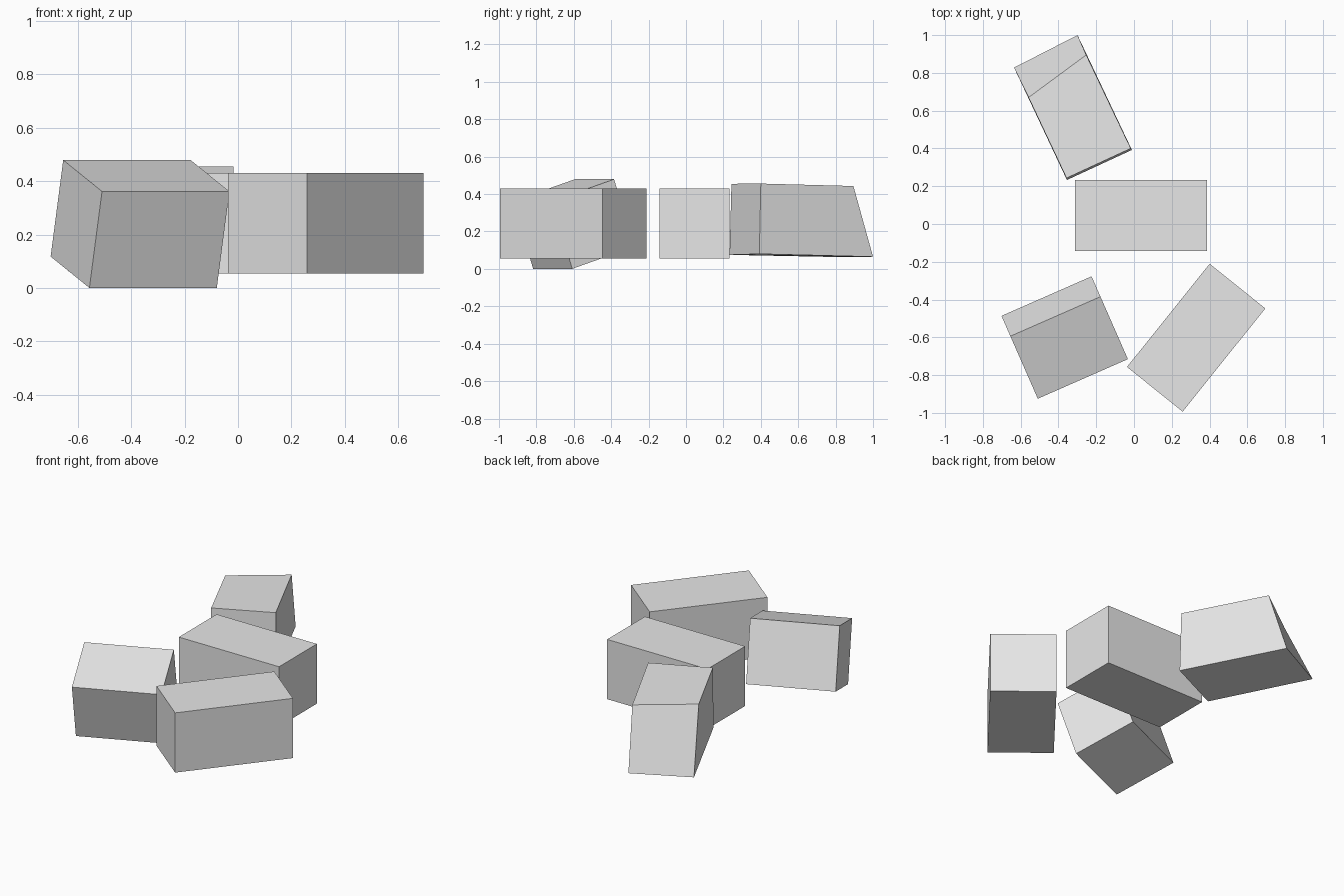
import bpy
import bmesh
from math import radians
from mathutils import Euler, Matrix, Vector

default = bpy.data.objects.get("Cube")
if default:
    bpy.data.objects.remove(default, do_unlink=True)

# Single plain grey for every block
grey = bpy.data.materials.new("light_grey")
grey.use_nodes = True
colour = (0.8, 0.8, 0.8, 1)
grey.diffuse_color = colour
grey.node_tree.nodes["Principled BSDF"].inputs["Base Color"].default_value = colour


def finish(bm, name):
    bmesh.ops.recalc_face_normals(bm, faces=bm.faces)
    mesh = bpy.data.meshes.new(name)
    bm.to_mesh(mesh)
    bm.free()
    mesh.materials.append(grey)
    obj = bpy.data.objects.new(name, mesh)
    bpy.context.collection.objects.link(obj)
    return obj


def block(name, centre, size, tilt=0, turn=0):
    bm = bmesh.new()
    rotation = Euler((radians(tilt), 0, radians(turn))).to_matrix().to_4x4()
    matrix = Matrix.Translation(centre) @ rotation @ Matrix.Diagonal((*size, 1))
    bmesh.ops.create_cube(bm, size=1, matrix=matrix)
    return finish(bm, name)


def wedge(name, bottom, top):
    """Six-sided block between two rings of four corners."""
    bm = bmesh.new()
    low = [bm.verts.new(Vector(p)) for p in bottom]
    high = [bm.verts.new(Vector(p)) for p in top]
    bm.faces.new(low)
    bm.faces.new(high)
    for i in range(4):
        j = (i + 1) % 4
        bm.faces.new((low[i], low[j], high[j], high[i]))
    return finish(bm, name)


# Upright blocks
block("centre_block", (0.037, 0.045, 0.243), (0.698, 0.376, 0.376))
block("front_left_block", (0.329, -0.602, 0.243), (0.70, 0.378, 0.376), turn=51.3)

# Short block tipped towards the front
block("tilted_block", (-0.367, -0.601, 0.24), (0.521, 0.38, 0.38), tilt=18, turn=23.7)

# Back block with a slanted far end
wedge("slanted_block",
      [(-0.355, 0.233, 0.075), (-0.011, 0.392, 0.08), (-0.299, 1.0, 0.065), (-0.635, 0.828, 0.063)],
      [(-0.357, 0.243, 0.455), (-0.017, 0.4, 0.456), (-0.253, 0.895, 0.443), (-0.558, 0.67, 0.443)])
